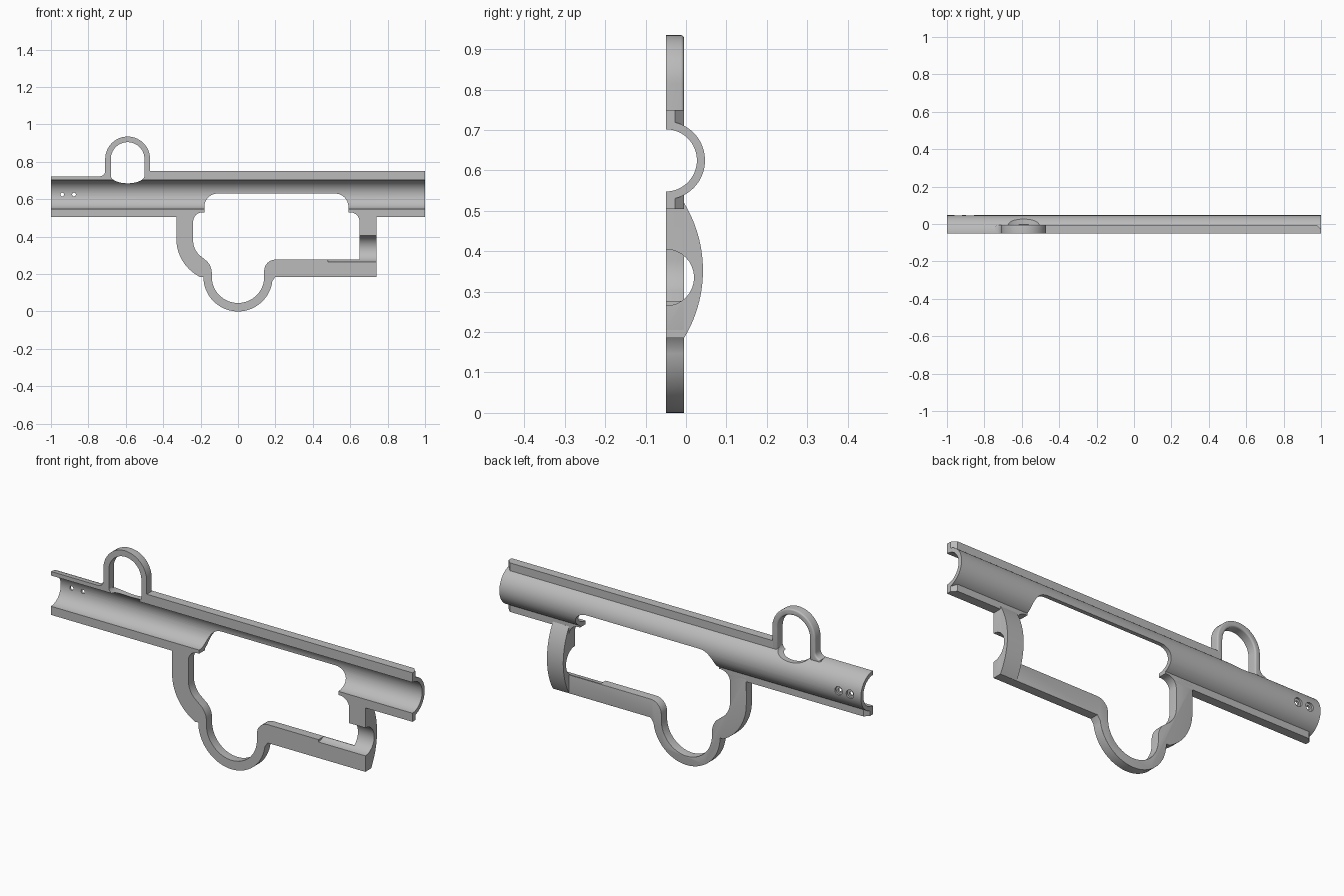
import bpy, bmesh, math

if "Cube" in bpy.data.objects:
    bpy.data.objects.remove(bpy.data.objects["Cube"])

grey = bpy.data.materials.new("plain grey")
grey.use_nodes = True
COLOUR = (0.5, 0.5, 0.5, 1)
grey.diffuse_color = COLOUR
grey.node_tree.nodes["Principled BSDF"].inputs["Base Color"].default_value = COLOUR

FRONT, BACK = -0.05, -0.005      # depth of the flat plates
AXIS = 0.625                     # height of the barrel axis
PLACE = {"x": lambda p, d: (d, p[0], p[1]),
         "y": lambda p, d: (p[0], d, p[1]),
         "z": lambda p, d: (p[0], p[1], d)}


def arc(cx, cy, r, a0, a1, n=14, ry=None):
    ry = ry or r
    steps = [math.radians(a0 + (a1 - a0) * i / n) for i in range(n + 1)]
    return [(cx + r * math.cos(a), cy + ry * math.sin(a)) for a in steps]


def prism(name, outline, lo, hi, axis="y", bevel=0):
    """Extrude an outline along an axis, optionally rounding the far rim."""
    place = PLACE[axis]
    bm = bmesh.new()
    near = [bm.verts.new(place(p, lo)) for p in outline]
    far = [bm.verts.new(place(p, hi)) for p in outline]
    bm.faces.new(near)
    cap = bm.faces.new(far)
    n = len(outline)
    for i in range(n):
        j = (i + 1) % n
        bm.faces.new((near[i], near[j], far[j], far[i]))
    bmesh.ops.recalc_face_normals(bm, faces=bm.faces)
    if bevel:
        bmesh.ops.bevel(bm, geom=list(cap.edges), offset=bevel, segments=4,
                        profile=0.5, affect="EDGES", clamp_overlap=True)
    mesh = bpy.data.meshes.new(name)
    bm.to_mesh(mesh)
    bm.free()
    mesh.materials.append(grey)
    obj = bpy.data.objects.new(name, mesh)
    bpy.context.collection.objects.link(obj)
    return obj


def activate(obj):
    bpy.ops.object.select_all(action="DESELECT")
    obj.select_set(True)
    bpy.context.view_layer.objects.active = obj


def cut(obj, cutter):
    mod = obj.modifiers.new("cut", "BOOLEAN")
    mod.operation, mod.solver, mod.object = "DIFFERENCE", "EXACT", cutter
    activate(obj)
    bpy.ops.object.modifier_apply(modifier=mod.name)


# Half barrel
section = arc(FRONT, AXIS, 0.077, 90, -90, 32) + arc(FRONT, AXIS, 0.097, -90, 90, 40)
barrel = prism("barrel", section, -1, 1, "x")

# Flanges along both edges, chamfered at the ends
top_flange = prism("top_flange", [(-0.49, FRONT), (1, FRONT), (1, -0.027), (0.978, BACK), (-0.49, BACK)],
                   0.703, 0.75, "z")
bottom_flange = prism("bottom_flange", [(-1, FRONT), (1, FRONT), (1, -0.027), (0.978, BACK),
                                        (-0.978, BACK), (-1, -0.027)], 0.505, 0.547, "z")

# Guard: one bent strip round the opening, with a round bowl
guard_line = [(-0.33, 0.53)]
guard_line += arc(-0.10, 0.39, 0.23, 180, 244)
guard_line += arc(0, 0.185, 0.185, 180, 353, 36)
guard_line += [(0.2, 0.185)]
guard_line += arc(0.72, 0.205, 0.02, -90, 0, 4)
guard_line += [(0.74, 0.53)]
guard_line += arc(0.60, 0.48, 0.05, 90, 0, 8)
guard_line += [(0.65, 0.277)]
guard_line += arc(0.2, 0.217, 0.06, 90, 180, 8)
guard_line += arc(0, 0.185, 0.14, 0, -180, 36)
guard_line += arc(-0.23, 0.205, 0.09, 0, 45, 8)
guard_line += arc(-0.13, 0.38, 0.11, 225, 180, 8)
guard_line += arc(-0.19, 0.48, 0.05, 180, 90, 8)
guard = prism("guard", guard_line, FRONT, BACK, bevel=0.013)

# Bulged post at the end of the guard
bulge = [(FRONT, 0.185)] + arc(-0.28, 0.3525, 0.322, -31.3, 31.3, 28) + [(FRONT, 0.52)]
post = prism("post", bulge, 0.65, 0.74, "x")

# Hanging loop, with a fillet at its outer foot
loop_line = arc(-0.74, 0.752, 0.03, -90, 0, 6)
loop_line += arc(-0.59, 0.815, 0.12, 180, 0, 28)
loop_line += [(-0.47, 0.705), (-0.50, 0.705)]
loop_line += arc(-0.59, 0.815, 0.09, 0, 180, 28)
loop_line += [(-0.68, 0.705), (-0.74, 0.705)]
loop = prism("loop", loop_line, FRONT, BACK, bevel=0.012)

# Cutters
window = prism("window_cutter", [(-0.24, 0.45)]
               + arc(-0.19, 0.48, 0.05, 180, 90, 8) + [(-0.18, 0.53)]
               + arc(-0.11, 0.56, 0.07, 180, 90) + arc(0.52, 0.56, 0.07, 90, 0)
               + [(0.59, 0.53)] + arc(0.60, 0.48, 0.05, 90, 0, 8) + [(0.65, 0.45)],
               -0.3, 0.3)
slot = prism("slot_cutter", arc(-0.59, 0.815, 0.09, 0, 180)
             + arc(-0.59, 0.725, 0.09, 180, 360, 24, ry=0.04), -0.3, 0.3)
bore = prism("bore_cutter", arc(FRONT, 0.335, 0.07, 0, 348.75, 31), 0.48, 0.9, "x")
barrel_cutters = [window, slot]

# Countersunk screw holes
for x in (-0.94, -0.877):
    for radius, lo, hi in ((0.01, -0.02, 0.1), (0.021, 0.036, 0.1)):
        barrel_cutters.append(prism("screw_cutter", arc(x, AXIS, radius, 0, 345, 23), lo, hi))

for c in barrel_cutters:
    cut(barrel, c)
cut(bottom_flange, window)
cut(top_flange, slot)
cut(guard, bore)
cut(post, bore)
for c in barrel_cutters + [bore]:
    bpy.data.objects.remove(c)

for part in (barrel, top_flange, bottom_flange, guard, post, loop):
    activate(part)
    bpy.ops.object.shade_smooth_by_angle(angle=math.radians(32))
